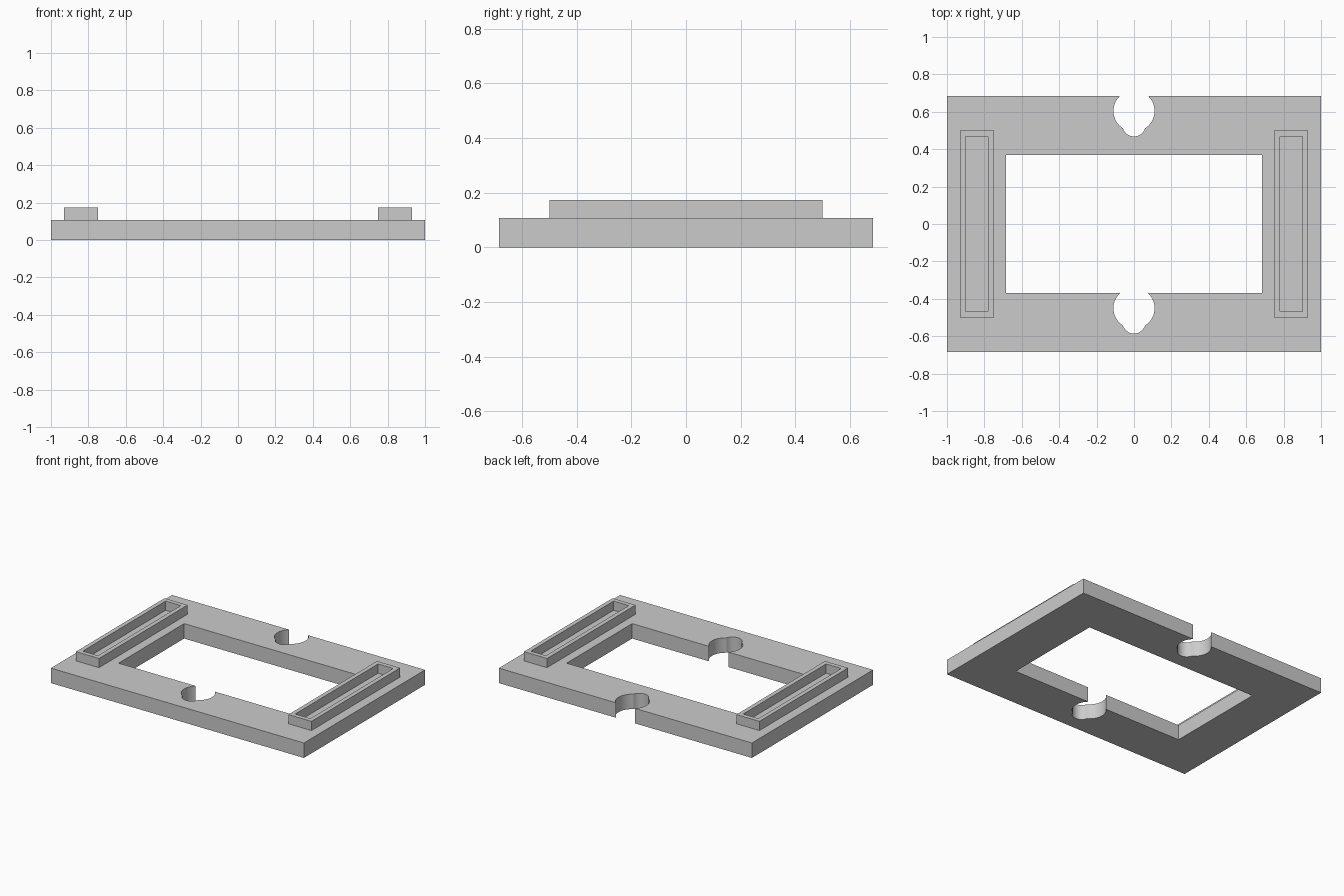
import bpy
import bmesh
import math

cube = bpy.data.objects.get("Cube")
if cube:
    bpy.data.objects.remove(cube, do_unlink=True)

# Single grey material
GREY = (0.6, 0.6, 0.6, 1.0)
grey = bpy.data.materials.new("plain grey")
grey.use_nodes = True
grey.diffuse_color = GREY
grey.node_tree.nodes["Principled BSDF"].inputs["Base Color"].default_value = GREY

PLATE_TOP = 0.107
RAIL_TOP = 0.173


def rectangle(x0, x1, y0, y1):
    return [(x0, y0), (x1, y0), (x1, y1), (x0, y1)]


def arc(cy, radius, start, end, steps):
    return [(radius * math.cos(start + (end - start) * i / steps),
             cy + radius * math.sin(start + (end - start) * i / steps))
            for i in range(steps + 1)]


def keyhole(edge_y):
    """Left-to-right outline of a round notch with a smaller round lobe below."""
    big, small, inset, drop = 0.11, 0.062, 0.08, 0.074
    cy = edge_y - inset
    mouth = math.asin(inset / big)
    down = (drop ** 2 + big ** 2 - small ** 2) / (2 * drop)
    half = math.sqrt(big ** 2 - down ** 2)
    a = math.atan2(down, half)
    b = math.atan2(down - drop, half)
    left = arc(cy, big, math.pi - mouth, 2 * math.pi - a - (math.pi - 2 * a), 16)
    lobe = arc(cy - drop, small, math.pi + b, 2 * math.pi - b, 16)
    right = [(-x, y) for x, y in reversed(left)]
    return left + lobe[1:-1] + right


def extruded_frame(name, outer, inner, z0, z1):
    """Fill the area between two outlines and extrude it upwards."""
    bm = bmesh.new()
    edges = []
    for outline in (outer, inner):
        verts = [bm.verts.new((x, y, z0)) for x, y in outline]
        edges += [bm.edges.new((v, verts[(i + 1) % len(verts)]))
                  for i, v in enumerate(verts)]
    bmesh.ops.triangle_fill(bm, edges=edges, use_beauty=True, normal=(0, 0, 1))
    result = bmesh.ops.extrude_face_region(bm, geom=bm.faces[:], use_keep_orig=True)
    raised = [g for g in result["geom"] if isinstance(g, bmesh.types.BMVert)]
    bmesh.ops.translate(bm, verts=raised, vec=(0, 0, z1 - z0))
    bmesh.ops.recalc_face_normals(bm, faces=bm.faces[:])
    mesh = bpy.data.meshes.new(name)
    bm.to_mesh(mesh)
    bm.free()
    mesh.materials.append(grey)
    obj = bpy.data.objects.new(name, mesh)
    bpy.context.collection.objects.link(obj)
    bpy.ops.object.select_all(action="DESELECT")
    obj.select_set(True)
    bpy.context.view_layer.objects.active = obj
    bpy.ops.object.shade_smooth_by_angle(angle=math.radians(30))
    return obj


# Base plate: notch in the back edge, notch in the front edge of the window
plate = rectangle(-1, 1, -0.684, 0.684)
plate = plate[:3] + keyhole(0.684)[::-1] + plate[3:]
window = rectangle(-0.685, 0.685, -0.37, 0.37)
window = window[:1] + keyhole(-0.37) + window[1:]
extruded_frame("base_plate", plate, window, 0, PLATE_TOP)

# Hollow raised rails on both sides
for name, cx in (("left_rail", 0.84), ("right_rail", -0.84)):
    extruded_frame(name,
                   rectangle(cx - 0.091, cx + 0.091, -0.5, 0.5),
                   rectangle(cx - 0.06, cx + 0.06, -0.468, 0.468),
                   PLATE_TOP, RAIL_TOP)
